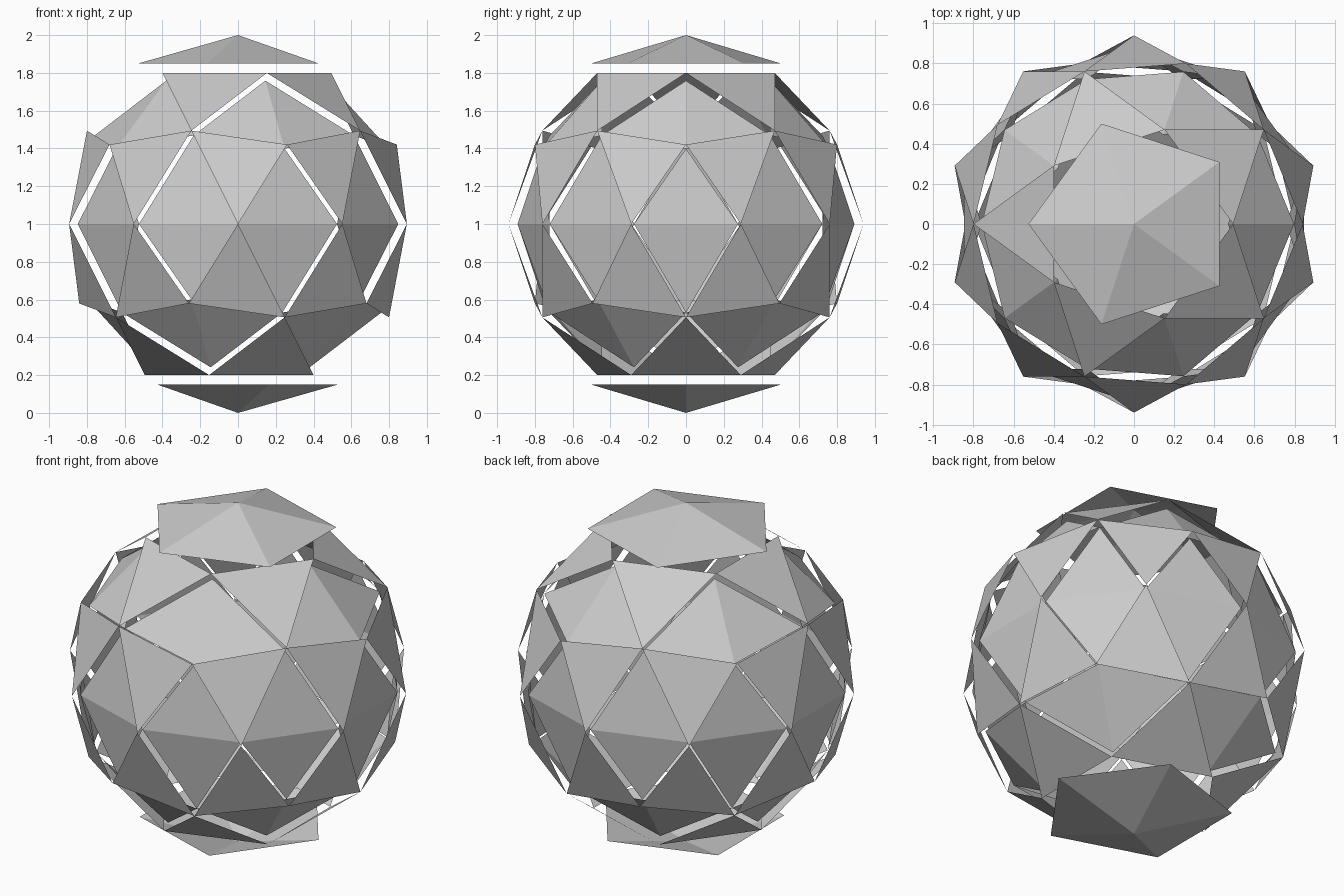
import bpy, bmesh
from math import sin, cos, radians, atan, degrees
from mathutils import Vector

if "Cube" in bpy.data.objects:
    bpy.data.objects.remove(bpy.data.objects["Cube"])

OUTER, MIDDLE, INNER = 1.0, 0.94, 0.892   # radii of the three shells
LAT_HUB = degrees(atan(0.5))              # latitude of five-way hubs
LAT_RING = 90 - (90 - LAT_HUB) / 2        # ring under the pole cap
LAT_UP = 90 - LAT_RING                    # midpoints between hubs


def pt(lon, lat):
    a, b = radians(lon), radians(lat)
    return Vector((cos(b) * cos(a), cos(b) * sin(a), sin(b)))


def hub(a): return pt(a, LAT_HUB)
def ring(a): return pt(a, LAT_RING)
def up(a): return pt(a, LAT_UP)
def eq(a): return pt(a, 0)


def make_panels(name, tris, radius, flip):
    """Flat triangles on a shell; flip mirrors them through the centre."""
    bm = bmesh.new()
    for tri in tris:
        co = [p * radius * flip for p in tri]
        n = (co[1] - co[0]).cross(co[2] - co[0])
        if n.dot(co[0] + co[1] + co[2]) < 0:
            co.reverse()
        bm.faces.new([bm.verts.new(c + Vector((0, 0, 1))) for c in co])
    bmesh.ops.remove_doubles(bm, verts=bm.verts, dist=1e-4)
    me = bpy.data.meshes.new(name)
    bm.to_mesh(me)
    bm.free()
    ob = bpy.data.objects.new(name, me)
    bpy.context.collection.objects.link(ob)


cap, collar, sides, roof, belt = [], [], [], [], []
for k in range(5):
    a = 72 * k
    # floating pole cap, turned half a step against the body
    cap.append((Vector((0, 0, 1)), ring(a + 36), ring(a + 108)))
    # middle shell: collar round the pole opening and side panels
    collar.append((ring(a), ring(a + 72), up(a + 36)))
    for s in (1, -1):
        sides.append((hub(a), up(a + 36 * s), eq(a + 18 * s)))
        # inner shell: sloping diamonds below the collar
        roof.append((hub(a), ring(a), up(a + 36 * s)))
    # inner shell: triangles around the equator
    belt.append((hub(a), eq(a - 18), eq(a + 18)))
    belt.append((up(a + 36), eq(a + 18), eq(a + 54)))

for half, flip in (("upper", 1), ("lower", -1)):
    make_panels(half + "_pole_cap", cap, OUTER, flip)
    make_panels(half + "_collar_panels", collar, MIDDLE, flip)
    make_panels(half + "_side_panels", sides, MIDDLE, flip)
    make_panels(half + "_diamond_panels", roof, INNER, flip)
    make_panels(half + "_belt_panels", belt, INNER, flip)
